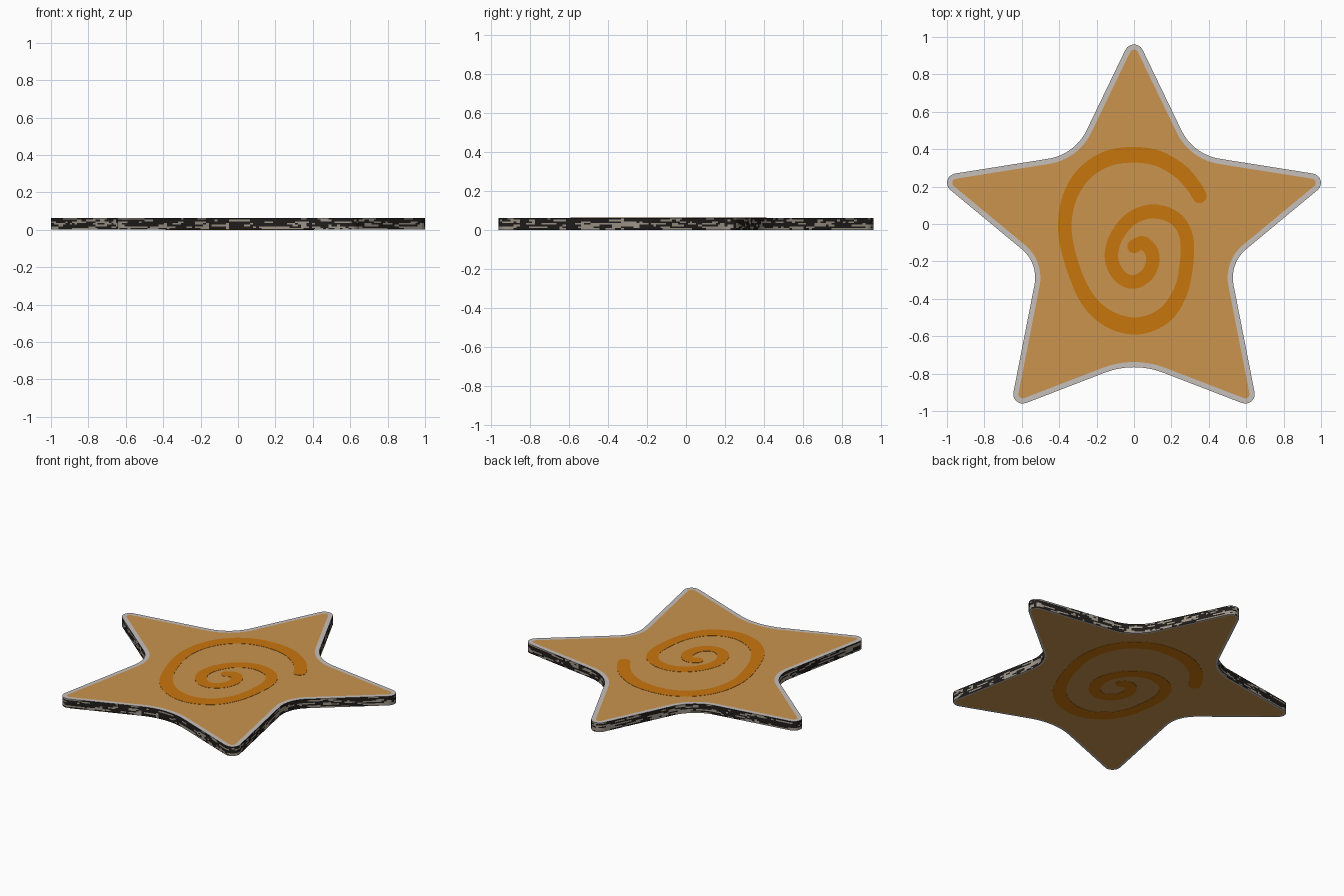
import bpy, bmesh, math, random
from mathutils import Vector as V

if "Cube" in bpy.data.objects:
    bpy.data.objects.remove(bpy.data.objects["Cube"])

random.seed(4)
Z0, Z1, SKIN = 0.0015, 0.0625, 0.0015   # body bottom, body top, painted plate lift


def material(name, rgb):
    m = bpy.data.materials.new(name)
    m.diffuse_color = (*rgb, 1)
    m.use_nodes = True
    m.node_tree.nodes["Principled BSDF"].inputs["Base Color"].default_value = m.diffuse_color
    return m


TAN = material("tan icing", (0.585, 0.296, 0.076))
ORANGE = material("burnt orange", (0.584, 0.180, 0.004))
GREY = material("pale grey rim", (0.57, 0.53, 0.50))
TAUPE = material("taupe edge", (0.34, 0.30, 0.25))
BLACK = material("charcoal speckle", (0.014, 0.012, 0.011))


def make_object(name, bm, mats):
    bmesh.ops.recalc_face_normals(bm, faces=bm.faces)
    me = bpy.data.meshes.new(name)
    bm.to_mesh(me)
    bm.free()
    for m in mats:
        me.materials.append(m)
    ob = bpy.data.objects.new(name, me)
    bpy.context.collection.objects.link(ob)
    return ob


def fillet(a, b, c, r, n=14):
    """Circular arc rounding corner b between neighbours a and c."""
    u, w = (a - b).normalized(), (c - b).normalized()
    half = u.angle(w) / 2
    centre = b + (u + w).normalized() * r / math.sin(half)
    p, q = b + u * r / math.tan(half), b + w * r / math.tan(half)
    d0, d1 = p - centre, q - centre
    sweep = math.atan2(d0.x * d1.y - d0.y * d1.x, d0.dot(d1))
    out = []
    for i in range(n + 1):
        t = sweep * i / n
        out.append(centre + V((d0.x * math.cos(t) - d0.y * math.sin(t),
                               d0.x * math.sin(t) + d0.y * math.cos(t))))
    return out


def resample(pts, step):
    """Even spacing around a closed loop."""
    pts = pts + [pts[0]]
    lens = [(pts[i + 1] - pts[i]).length for i in range(len(pts) - 1)]
    total = sum(lens)
    n = round(total / step)
    out, i, done = [], 0, 0.0
    for k in range(n):
        s = total * k / n
        while i < len(lens) - 1 and done + lens[i] < s:
            done += lens[i]
            i += 1
        out.append(pts[i].lerp(pts[i + 1], (s - done) / max(lens[i], 1e-9)))
    return out


# Star outline: right half corners with their rounding radii, counter-clockwise
half = [((0, -0.73), 0.42), ((0.65, -0.985), 0.05), ((0.5, -0.205), 0.2),
        ((1.047, 0.256), 0.05), ((0.31, 0.375), 0.27), ((0, 1.03), 0.05)]
corners = half + [((-p[0], p[1]), r) for p, r in reversed(half[1:-1])]
raw = []
for i, (p, r) in enumerate(corners):
    raw += fillet(V(corners[i - 1][0]), V(p), V(corners[(i + 1) % len(corners)][0]), r)
x1 = max(p.x for p in raw)
y0, y1 = min(p.y for p in raw), max(p.y for p in raw)
raw = [V((p.x / x1, ((p.y - y0) / (y1 - y0) * 2 - 1) * 0.96)) for p in raw]
outline = resample(raw, 0.016)
N = len(outline)


def inset(d):
    out = []
    for i, p in enumerate(outline):
        t = (outline[(i + 1) % N] - outline[i - 1]).normalized()
        out.append(p + V((-t.y, t.x)) * d)
    return out


# Star body: speckled edge, grey rims, tan faces
bm = bmesh.new()
ROWS = 7


def ring(pts, z):
    return [bm.verts.new((p.x, p.y, z)) for p in pts]


def bridge(a, b, pick):
    for i in range(N):
        j = (i + 1) % N
        bm.faces.new((a[i], a[j], b[j], b[i])).material_index = pick(i)


levels = [ring(outline, Z0 + (Z1 - Z0) * k / ROWS) for k in range(ROWS + 1)]
for k in range(ROWS):
    # runs of dark dashes along each row, denser towards the top
    density = 0.45 + 0.3 * k / (ROWS - 1)
    state, row = True, []
    for i in range(N):
        if random.random() < 0.4:
            state = random.random() < density
        row.append(4 if state else 3)
    bridge(levels[k], levels[k + 1], lambda i: row[i])
top_in = ring(inset(0.028), Z1)
bridge(levels[-1], top_in, lambda i: 2)
bm.faces.new(top_in).material_index = 0
bot_in = ring(inset(0.014), Z0)
bridge(levels[0], bot_in, lambda i: 2)
bm.faces.new(bot_in).material_index = 0
make_object("star_body", bm, [TAN, ORANGE, GREY, TAUPE, BLACK])

# Spiral centre line
path = [V(p) for p in (
    (0.0, -0.12), (0.045, -0.10), (0.09, -0.14), (0.10, -0.20), (0.07, -0.27),
    (0.0, -0.31), (-0.075, -0.28), (-0.12, -0.19), (-0.10, -0.08), (-0.02, 0.025),
    (0.10, 0.068), (0.22, 0.03), (0.28, -0.07), (0.28, -0.22), (0.245, -0.37),
    (0.16, -0.49), (0.02, -0.545), (-0.13, -0.51), (-0.25, -0.40), (-0.33, -0.22),
    (-0.37, -0.03), (-0.345, 0.14), (-0.265, 0.27), (-0.14, 0.35), (0.0, 0.37),
    (0.13, 0.35), (0.25, 0.28), (0.32, 0.20), (0.35, 0.15))]


def smooth(pts, n=5):
    """Catmull-Rom curve through the points."""
    q = [2 * pts[0] - pts[1]] + pts + [2 * pts[-1] - pts[-2]]
    out = []
    for i in range(1, len(q) - 2):
        a, b, c, d = q[i - 1:i + 3]
        for k in range(n):
            t = k / n
            out.append(0.5 * (2 * b + (c - a) * t + (2 * a - 5 * b + 4 * c - d) * t * t
                              + (3 * b - a - 3 * c + d) * t ** 3))
    return out + [pts[-1]]


def spiral(name, mirror, za, zb):
    pts = smooth(path)
    tan = [(pts[min(i + 1, len(pts) - 1)] - pts[max(i - 1, 0)]).normalized()
           for i in range(len(pts))]
    wid = []
    for p in pts:
        wid.append(0.036 + 0.010 * max(0.0, -p.y - 0.3) / 0.25 + 0.006 * max(0.0, p.y) / 0.37)
    secs = list(zip(pts, tan, wid))
    # rounded stroke ends
    angles = [math.radians(a) for a in (80, 60, 40, 20)]
    start = [(pts[0] - tan[0] * wid[0] * math.sin(a), tan[0], wid[0] * math.cos(a))
             for a in angles]
    end = [(pts[-1] + tan[-1] * wid[-1] * math.sin(a), tan[-1], wid[-1] * math.cos(a))
           for a in reversed(angles)]
    bm = bmesh.new()
    prev = None
    for p, t, w in start + secs + end:
        n = V((-t.y, t.x)) * w
        cur = [bm.verts.new((mirror * q.x, q.y, z))
               for q, z in ((p + n, za), (p - n, za), (p - n, zb), (p + n, zb))]
        if prev:
            for k in range(4):
                m = (k + 1) % 4
                bm.faces.new((prev[k], prev[m], cur[m], cur[k]))
        else:
            bm.faces.new(cur)
        prev = cur
    bm.faces.new(prev)
    make_object(name, bm, [ORANGE])


# Spiral on the top, and its flipped copy underneath
spiral("top_spiral", 1, Z1 - 0.001, Z1 + SKIN)
spiral("bottom_spiral", -1, Z0 - SKIN, Z0 + 0.001)
